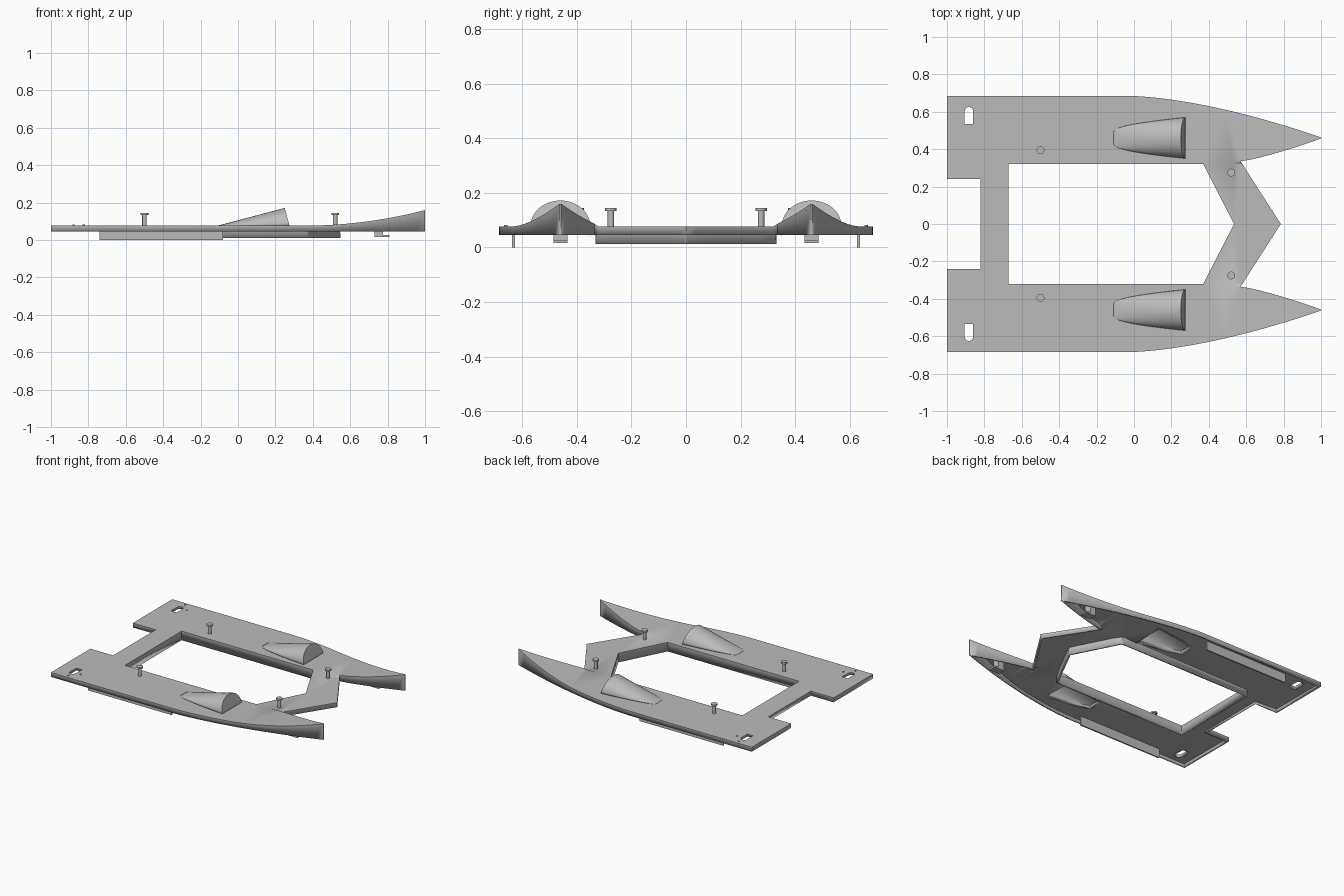
import bpy, bmesh, math
from mathutils import Vector

cube = bpy.data.objects.get("Cube")
if cube:
    bpy.data.objects.remove(cube, do_unlink=True)

grey = bpy.data.materials.new("plain_grey")
grey.use_nodes = True
GREY = (0.5, 0.5, 0.5, 1)
grey.diffuse_color = GREY
grey.node_tree.nodes["Principled BSDF"].inputs["Base Color"].default_value = GREY

DECK, RIM, FRAME = 0.077, 0.045, 0.012
HULL_Y, WALL = 0.46, 0.012


def finish(name, bm, smooth=True, thickness=0):
    mesh = bpy.data.meshes.new(name)
    bm.to_mesh(mesh)
    bm.free()
    ob = bpy.data.objects.new(name, mesh)
    bpy.context.collection.objects.link(ob)
    mesh.materials.append(grey)
    if thickness:
        mod = ob.modifiers.new("shell", 'SOLIDIFY')
        mod.thickness = thickness
        mod.offset = -1
        mod.use_even_offset = True
    if smooth:
        bpy.ops.object.select_all(action='DESELECT')
        ob.select_set(True)
        bpy.context.view_layer.objects.active = ob
        bpy.ops.object.shade_smooth_by_angle(angle=math.radians(30))
    return ob


def box(name, lo, hi):
    bm = bmesh.new()
    bmesh.ops.create_cube(bm, size=1)
    for v in bm.verts:
        v.co = [a + (b - a) * (c + 0.5) for a, b, c in zip(lo, hi, v.co)]
    return finish(name, bm, False)


def cylinder(bm, x, y, z0, z1, r):
    res = bmesh.ops.create_cone(bm, cap_ends=True, segments=20, radius1=r, radius2=r, depth=z1 - z0)
    bmesh.ops.translate(bm, verts=res["verts"], vec=(x, y, (z0 + z1) / 2))


def mirrored(half):
    return half + [(x, -y) for x, y in reversed(half) if y > 0]


def deck_height(x, y):
    # only the two bows sweep upward
    if x < 0.35 or abs(y) < 0.325:
        return DECK
    return DECK + (0.16 - DECK) * ((x - 0.35) / 0.65) ** 2


# Twin hull shell: outline, centre window, scoop openings and slots
half = [(-0.82, 0.24), (-1, 0.24), (-1, 0.685)]
N = 18
half += [(-0.03 + 1.03 * i / N, 0.685 - 0.222 * (i / N) ** 1.6) for i in range(N + 1)]
half += [(1 - 0.43 * i / 8, 0.335 + 0.122 * (1 - i / 8) ** 1.25) for i in range(9)]
half += [(0.785, 0)]
outline = mirrored(half)
window = mirrored([(-0.67, 0.32), (0.37, 0.32), (0.535, 0)])

slot = [(-0.905, 0.535), (-0.86, 0.535)]
slot += [(-0.8825 + 0.0225 * math.cos(a), 0.603 + 0.0225 * math.sin(a))
         for a in [math.pi * i / 8 for i in range(9)]]
side = [(-0.05, 0.045), (0.05, 0.075), (0.26, 0.1)]
scoop = [(x, HULL_Y + d) for x, d in side] + [(x, HULL_Y - d) for x, d in reversed(side)]

loops = [outline, window]
for s in (1, -1):
    loops += [[(x, s * y) for x, y in pts] for pts in (slot, scoop)]

bm = bmesh.new()
for pts in loops:
    vs = [bm.verts.new((x, y, 0)) for x, y in pts]
    for a, b in zip(vs, vs[1:] + vs[:1]):
        bm.edges.new((a, b))
bmesh.ops.triangle_fill(bm, use_beauty=True, use_dissolve=False, edges=bm.edges[:], normal=(0, 0, 1))


def slice_at(co, no):
    bmesh.ops.bisect_plane(bm, geom=bm.verts[:] + bm.edges[:] + bm.faces[:], dist=1e-4,
                           plane_co=co, plane_no=no)


for i in range(14):
    slice_at((0.35 + 0.046 * i, 0, 0), (1, 0, 0))
for s in (1, -1):
    slice_at((0, s * 0.32, 0), (0, 1, 0))
for f in bm.faces:
    if f.normal.z < 0:
        f.normal_flip()
for v in bm.verts:
    v.co.z = deck_height(v.co.x, v.co.y)

# Side walls drop from every edge, deepest around the window
edges = [e for e in bm.edges if e.is_boundary]
new = bmesh.ops.extrude_edge_only(bm, edges=edges)["geom"]
for v in [g for g in new if isinstance(g, bmesh.types.BMVert)]:
    x, y = v.co.x, abs(v.co.y)
    in_window = -0.68 < x and y < 0.3205 and x < 0.54 - 0.165 * y / 0.32
    in_scoop = -0.06 < x < 0.27 and 0.35 < y < 0.57
    in_slot = x < -0.85 and 0.53 < y < 0.63
    v.co.z = FRAME if in_window else 0.06 if in_scoop or in_slot else RIM
bmesh.ops.recalc_face_normals(bm, faces=bm.faces[:])
if max(bm.faces, key=lambda f: f.normal.z * f.calc_area() if f.normal.z > 0.5 else
       -f.normal.z * f.calc_area()).normal.z < 0:
    bmesh.ops.reverse_faces(bm, faces=bm.faces[:])
finish("hull_shell", bm, True, WALL)

for s, tag in ((1, "left"), (-1, "right")):
    # Half-cone air scoop with a leaning front plate
    bm = bmesh.new()
    rows = []
    for i in range(13):
        t = (i / 12) ** 1.5
        w, h = 0.11 * (0.3 + 0.7 * math.sqrt(t)), 0.095 * t
        row = []
        for j in range(25):
            a = math.pi * j / 24
            z = h * math.sin(a)
            x = -0.11 + 0.385 * t - 0.025 * t * math.sin(a)
            row.append(bm.verts.new((x, s * HULL_Y + w * math.cos(a), DECK + z)))
        rows.append(row)
    for r0, r1 in zip(rows, rows[1:]):
        for j in range(24):
            bm.faces.new((r0[j], r1[j], r1[j + 1], r0[j + 1]))
    bm.faces.new(rows[-1])
    bmesh.ops.recalc_face_normals(bm, faces=bm.faces[:])
    if sum(f.normal.z for f in bm.faces) < 0:
        bmesh.ops.reverse_faces(bm, faces=bm.faces[:])
    finish("air_scoop_" + tag, bm, True, 0.004)

    # Headed posts
    for end, x, y in (("rear", -0.5, 0.395), ("front", 0.52, 0.275)):
        bm = bmesh.new()
        cylinder(bm, x, s * y, DECK - 0.01, 0.135, 0.012)
        cylinder(bm, x, s * y, 0.133, 0.145, 0.021)
        finish(f"{end}_post_{tag}", bm)

    # Tiny deck studs beside the slot
    bm = bmesh.new()
    for x, y in ((-0.88, 0.66), (-0.825, 0.6)):
        cylinder(bm, x, s * y, DECK - 0.005, DECK + 0.005, 0.006)
    finish("deck_studs_" + tag, bm)

    # Side skirt and bow hook under the hull
    y0, y1 = sorted((s * 0.627, s * 0.637))
    box("side_skirt_" + tag, (-0.74, y0, 0), (-0.08, y1, DECK - 0.006))
    y0, y1 = s * HULL_Y - 0.026, s * HULL_Y + 0.026
    box("hook_stem_" + tag, (0.73, y0, 0.016), (0.775, y1, 0.1))
    box("hook_foot_" + tag, (0.775, y0, 0.016), (0.81, y1, 0.027))
